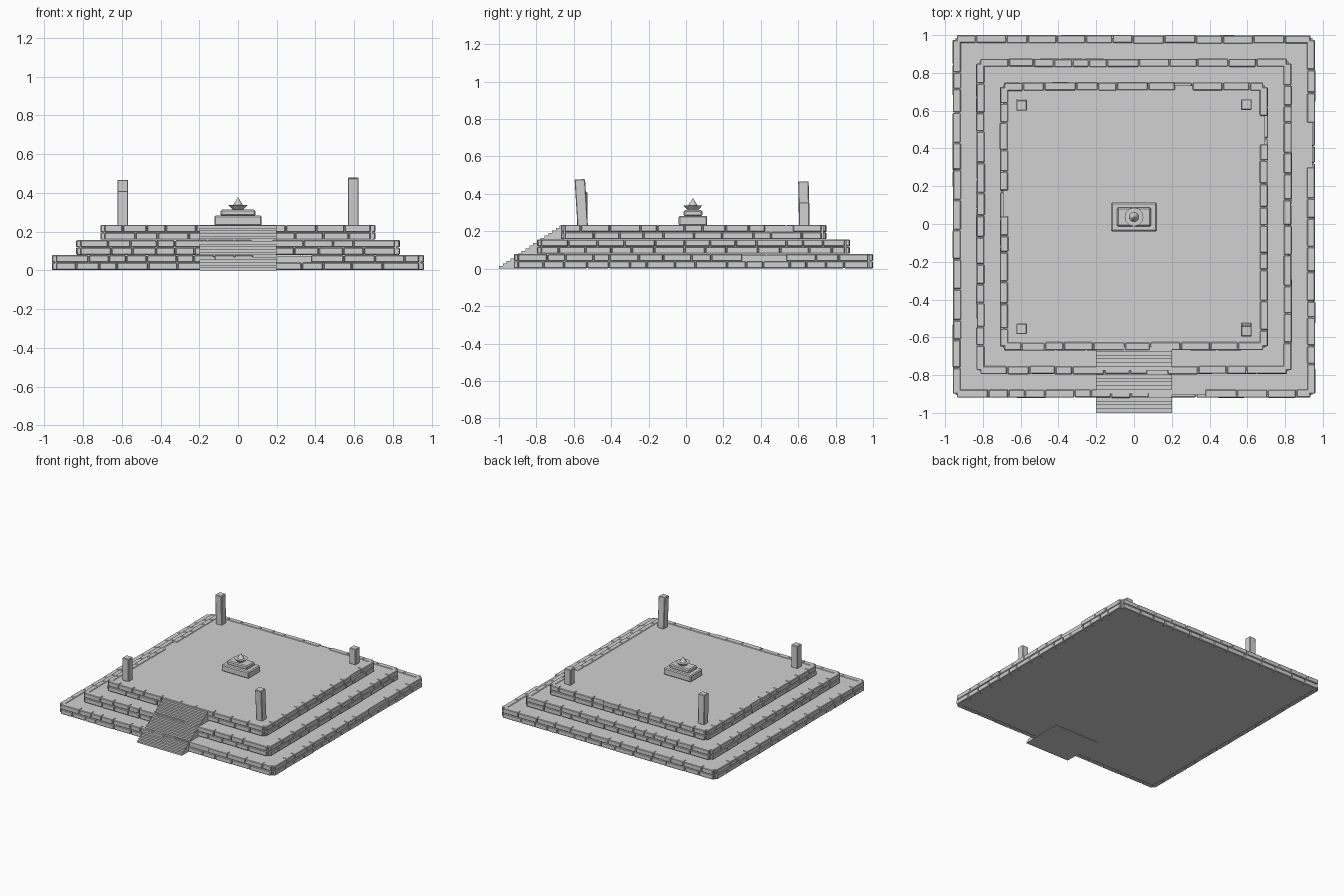
import bpy, bmesh, math, random
from mathutils import Matrix, Vector

random.seed(4)
if "Cube" in bpy.data.objects:
    bpy.data.objects.remove(bpy.data.objects["Cube"])

stone = bpy.data.materials.new("grey stone")
stone.use_nodes = True
COLOR = (0.64, 0.64, 0.64, 1)
stone.diffuse_color = COLOR
stone.node_tree.nodes["Principled BSDF"].inputs["Base Color"].default_value = COLOR

CY = 0.04        # centre of the terraces in y
COURSE = 0.039   # height of one row of bricks
WALL = 0.042     # brick depth
TOP = 6 * COURSE


def add_box(bm, lo, hi, turn=None):
    lo, hi = Vector(lo), Vector(hi)
    m = Matrix.Translation((lo + hi) / 2) @ (turn or Matrix()) @ Matrix.Diagonal((*(hi - lo), 1))
    bmesh.ops.create_cube(bm, size=1, matrix=m)


def finish(name, bm, bevel=0):
    bmesh.ops.recalc_face_normals(bm, faces=bm.faces)
    me = bpy.data.meshes.new(name)
    bm.to_mesh(me)
    bm.free()
    me.materials.append(stone)
    ob = bpy.data.objects.new(name, me)
    bpy.context.collection.objects.link(ob)
    if bevel:
        mod = ob.modifiers.new("worn edges", "BEVEL")
        mod.width = bevel
        mod.segments = 1
    return ob


def box(name, lo, hi, bevel=0, turn=None):
    bm = bmesh.new()
    add_box(bm, lo, hi, turn)
    return finish(name, bm, bevel)


# Stretches where bricks have fallen out: (course, side) -> start, end
gaps = {
    (1, "front"): (0.09, 0.41), (1, "right"): (0.25, 0.6),
    (3, "front"): (0.1, 0.2), (5, "back"): (0.15, 0.27),
    (5, "left"): (0.0, 0.2), (5, "right"): (0.42, 0.54),
}


def brick_row(bm, course, side, hx, hy):
    along_x = side in ("front", "back")
    half = (hx if along_x else hy) - 0.022
    mid = 0 if along_x else CY
    sign = 1 if side in ("back", "right") else -1
    gap = gaps.get((course, side))
    z0, z1 = course * COURSE + 0.002, (course + 1) * COURSE
    a, end = mid - half, mid + half
    while a < end - 0.01:
        b = a + random.uniform(0.085, 0.17)
        if end - b < 0.07:
            b = end
        if not (gap and gap[0] < (a + b) / 2 < gap[1]):
            shift = random.uniform(-0.003, 0.001)
            outer = (hy if along_x else hx) + shift
            w = sorted((sign * outer, sign * (outer - WALL)))
            if along_x:
                add_box(bm, (a, CY + w[0], z0), (b - 0.004, CY + w[1], z1))
            else:
                add_box(bm, (w[0], a, z0), (w[1], b - 0.004, z1))
        a = b


# Three stepped terraces, each a slab edged by two rows of bricks
for tier, name in enumerate(("lower", "middle", "upper")):
    hx = 0.96 - 0.125 * tier
    hy = hx
    z0 = 2 * tier * COURSE
    box(name + "_terrace_slab", (-hx + 0.016, CY - hy + 0.016, z0 + 0.003),
        (hx - 0.016, CY + hy - 0.016, z0 + 2 * COURSE - 0.004))
    bm = bmesh.new()
    for course in (2 * tier, 2 * tier + 1):
        for side in ("front", "back", "left", "right"):
            brick_row(bm, course, side, hx, hy)
    finish(name + "_terrace_bricks", bm, 0.004)

# Front staircase: one stepped profile extruded across
STEPS, Y0, Y1 = 17, -1.0, -0.655
points = [(Y0, 0)]
for i in range(STEPS):
    y = Y0 + (Y1 - Y0) * i / STEPS
    z = (TOP - 0.002) * (i + 1) / STEPS
    points += [(y, z), (y + (Y1 - Y0) / STEPS, z)]
points.append((Y1, 0))
bm = bmesh.new()
face = bm.faces.new([bm.verts.new((-0.2, y, z)) for y, z in points])
ext = bmesh.ops.extrude_face_region(bm, geom=[face])
bmesh.ops.translate(bm, vec=(0.4, 0, 0),
                    verts=[v for v in ext["geom"] if isinstance(v, bmesh.types.BMVert)])
finish("front_stairs", bm)

# Four corner pillars, broken at different heights and slightly leaning
for name, x, y, top, lean in (
        ("front_left_pillar", 0.595, -0.56, 0.478, 3.5),
        ("front_right_pillar", -0.595, -0.555, 0.41, 0),
        ("back_left_pillar", 0.595, 0.632, 0.355, 0),
        ("back_right_pillar", -0.595, 0.63, 0.467, 1)):
    turn = Matrix.Rotation(math.radians(lean), 4, "X")
    box(name, (x - 0.028, y - 0.028, TOP - 0.006), (x + 0.028, y + 0.028, top), 0.004, turn)

# Central altar: two blocks
for name, hx, hy, z0, z1 in (("altar_base", 0.122, 0.076, TOP - 0.005, 0.283),
                             ("altar_step", 0.09, 0.05, 0.28, 0.313)):
    box(name, (-hx, CY - 0.003 - hy, z0), (hx, CY - 0.003 + hy, z1), 0.007)

# Flared bowl with a pointed finial
for name, r1, r2, z0, z1 in (("altar_bowl", 0.024, 0.05, 0.31, 0.337),
                             ("altar_finial", 0.026, 0.001, 0.336, 0.376)):
    bm = bmesh.new()
    bmesh.ops.create_cone(bm, cap_ends=True, segments=12, radius1=r1, radius2=r2,
                          depth=z1 - z0, matrix=Matrix.Translation((0, CY - 0.003, (z0 + z1) / 2)))
    finish(name, bm)
